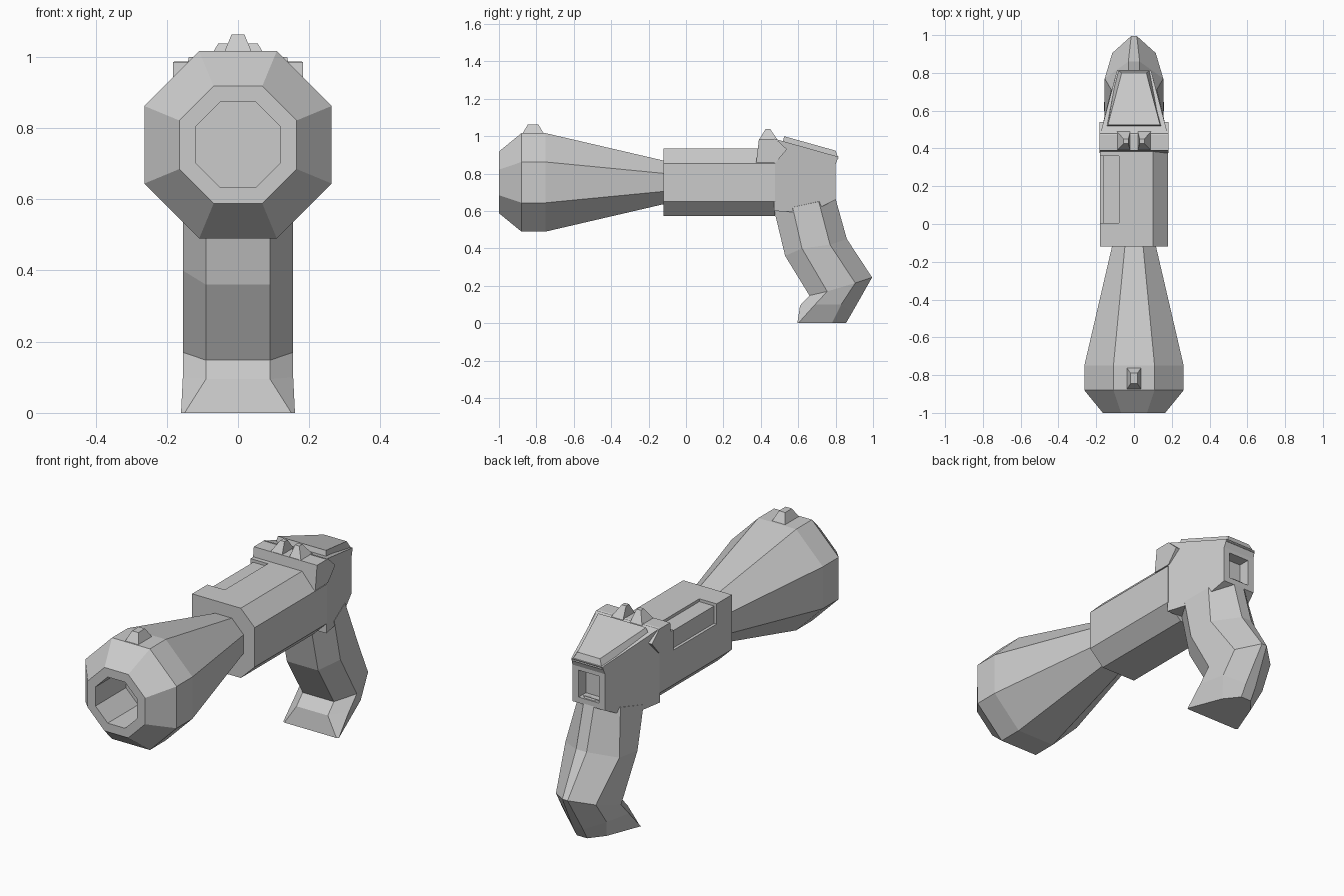
import bpy, bmesh
from math import cos, sin, pi

if "Cube" in bpy.data.objects:
    bpy.data.objects.remove(bpy.data.objects["Cube"])


def loft(name, rings):
    """Skin equal-length closed rings of 3D points and cap both ends."""
    bm = bmesh.new()
    rows = [[bm.verts.new(p) for p in ring] for ring in rings]
    n = len(rows[0])
    for a, b in zip(rows, rows[1:]):
        for i in range(n):
            j = (i + 1) % n
            bm.faces.new((a[i], a[j], b[j], b[i]))
    bm.faces.new(rows[0])
    bm.faces.new(rows[-1])
    bmesh.ops.recalc_face_normals(bm, faces=bm.faces)
    mesh = bpy.data.meshes.new(name)
    bm.to_mesh(mesh)
    bm.free()
    ob = bpy.data.objects.new(name, mesh)
    bpy.context.collection.objects.link(ob)
    return ob


def rect(x0, x1, y0, y1, z):
    return [(x0, y0, z), (x1, y0, z), (x1, y1, z), (x0, y1, z)]


def frustum(name, base, top):
    return loft(name, [rect(*base), rect(*top)])


def cut(ob, x0, x1, y0, y1, z0, z1):
    """Subtract a box from an object."""
    cutter = frustum(ob.name + "_cutter", (x0, x1, y0, y1, z0), (x0, x1, y0, y1, z1))
    cutter.hide_render = True
    cutter.hide_set(True)
    mod = ob.modifiers.new("cut", "BOOLEAN")
    mod.operation = "DIFFERENCE"
    mod.solver = "EXACT"
    mod.object = cutter


def side_profile(name, pts, width):
    """Extrude a (y, z) outline across x, half width depending on y."""
    return loft(name, [[(s * width(y), y, z) for y, z in pts] for s in (-1, 1)])


# Flared octagonal barrel with a bored muzzle
def octagon(y, apothem):
    r = apothem / cos(pi / 8)
    return [(r * cos(pi / 8 + i * pi / 4), y, 0.753 + r * sin(pi / 8 + i * pi / 4)) for i in range(8)]


loft("barrel", [octagon(y, a) for y, a in [
    (-0.75, 0.12), (-1.0, 0.12), (-1.0, 0.165), (-0.88, 0.263), (-0.75, 0.263), (-0.10, 0.112)]])
frustum("front_sight", (-0.042, 0.042, -0.88, -0.755, 1.005), (-0.018, 0.018, -0.845, -0.79, 1.063))

# Receiver, chamfered except at the upper left, where the port is cut
section = [(-0.18, 0.935), (0.10, 0.935), (0.18, 0.855), (0.18, 0.65),
           (0.10, 0.572), (-0.10, 0.572), (-0.18, 0.65)]
receiver = loft("receiver", [[(x, y, z) for x, z in section] for y in (-0.12, 0.475)])
cut(receiver, -0.3, -0.08, 0.005, 0.36, 0.83, 1.1)
frustum("port_cover", (-0.165, -0.079, 0.004, 0.361, 0.825), (-0.165, -0.079, 0.004, 0.361, 0.92))


# Rear housing tapering backwards, with a window in its back face
def taper(y):
    return 0.18 - max(0, y - 0.48) * 0.27


housing = side_profile("rear_housing", [
    (0.47, 0.60), (0.47, 0.987), (0.815, 0.89), (0.80, 0.85),
    (0.80, 0.66), (0.71, 0.615), (0.57, 0.595)], taper)
cut(housing, -0.058, 0.058, 0.74, 0.9, 0.69, 0.83)

# Sight block and the two rear sight posts
side_profile("sight_block", [(0.375, 0.86), (0.39, 0.985), (0.48, 0.985), (0.54, 0.93), (0.48, 0.86)],
             lambda y: 0.182)
for side, s in (("left", -1), ("right", 1)):
    frustum("rear_sight_" + side, (s * 0.02, s * 0.09, 0.39, 0.49, 0.98),
            (s * 0.03, s * 0.055, 0.425, 0.45, 1.038))


# Sloping trapezoid cover plate
def plate_ring(y0, w0, y1, w1, lift):
    def z(y):
        return 0.985 - (y - 0.47) * 0.28 + lift
    return [(-w0, y0, z(y0)), (w0, y0, z(y0)), (w1, y1, z(y1)), (-w1, y1, z(y1))]


loft("top_plate", [plate_ring(0.515, 0.145, 0.815, 0.088, -0.01),
                   plate_ring(0.525, 0.138, 0.80, 0.065, 0.03)])

# Bent grip: each row gives (half width, y, z) from front to back
rows = [
    [(0.09, 0.47, 0.61), (0.155, 0.57, 0.62), (0.12, 0.71, 0.65), (0.03, 0.79, 0.70)],
    [(0.09, 0.53, 0.36), (0.155, 0.62, 0.40), (0.155, 0.77, 0.42), (0.03, 0.86, 0.45)],
    [(0.09, 0.66, 0.148), (0.155, 0.755, 0.17), (0.115, 0.905, 0.215), (0.015, 0.995, 0.245)],
    [(0.09, 0.61, 0.095), (0.155, 0.69, 0.10), (0.125, 0.83, 0.10), (0.03, 0.89, 0.06)],
    [(0.15, 0.595, 0.0), (0.16, 0.60, 0.0), (0.09, 0.78, 0.0), (0.03, 0.855, 0.0)],
]
loft("grip", [r + [(-x, y, z) for x, y, z in reversed(r)] for r in rows])
